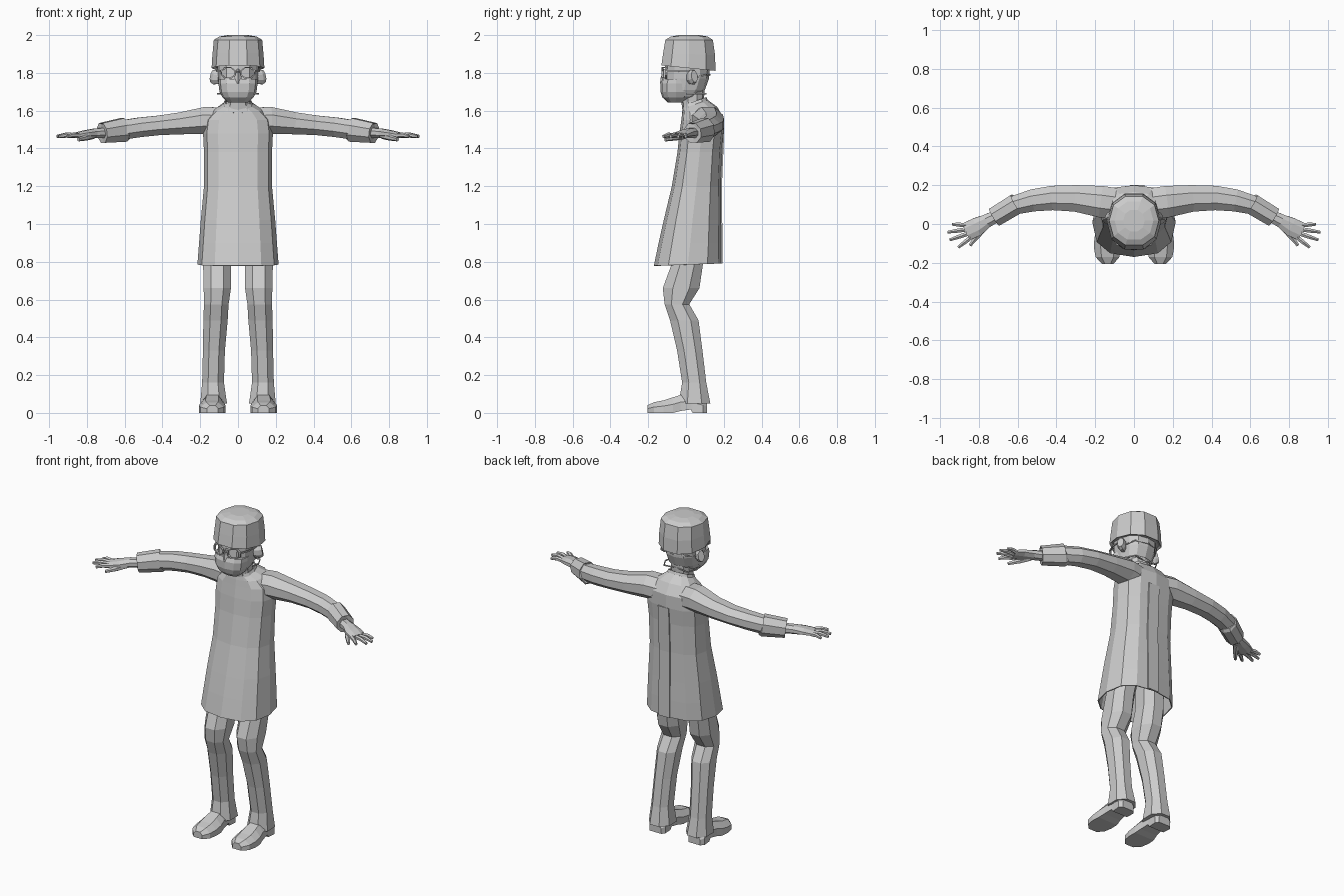
import bpy, bmesh, math
from mathutils import Vector

grey = bpy.data.materials.new("light grey")
grey.diffuse_color = (0.6, 0.6, 0.6, 1)


def loft(name, rings, caps=(True, True), mirror=False, thick=0):
    """Bridge a list of equal-length point rings into a flat-shaded object."""
    bm = bmesh.new()
    loops = [[bm.verts.new(p) for p in r] for r in rings]
    n = len(loops[0])
    for a, b in zip(loops, loops[1:]):
        for i in range(n):
            j = (i + 1) % n
            bm.faces.new((a[i], a[j], b[j], b[i]))
    if caps[0]:
        bm.faces.new(loops[0][::-1])
    if caps[1]:
        bm.faces.new(loops[-1])
    bmesh.ops.recalc_face_normals(bm, faces=bm.faces)
    me = bpy.data.meshes.new(name)
    bm.to_mesh(me)
    bm.free()
    me.materials.append(grey)
    ob = bpy.data.objects.new(name, me)
    bpy.context.collection.objects.link(ob)
    if thick:
        s = ob.modifiers.new("thickness", 'SOLIDIFY')
        s.thickness = thick
    if mirror:
        ob.modifiers.new("mirror", 'MIRROR')
    return ob


def flat_ring(z, x0, x1, y0, y1, n=12, power=0.8, tilt=0, turn=0):
    """Horizontal rounded-box ring; tilt slopes it along y."""
    cx, cy, hx, hy = (x0 + x1) / 2, (y0 + y1) / 2, (x1 - x0) / 2, (y1 - y0) / 2
    pts = []
    for i in range(n):
        a = 2 * math.pi * (i + turn) / n - math.pi / 2
        c, s = math.cos(a), math.sin(a)
        c = math.copysign(abs(c) ** power, c)
        s = math.copysign(abs(s) ** power, s)
        pts.append((cx + hx * c, cy + hy * s, z + tilt * s))
    return pts


def tube(name, path, n=8, **kw):
    """Limb along a path of (x, y, z, half width, half height)."""
    ps = [Vector(p[:3]) for p in path]
    rings = []
    for i, p in enumerate(path):
        d = (ps[min(i + 1, len(ps) - 1)] - ps[max(i - 1, 0)]).normalized()
        side = Vector((0, 0, 1)).cross(d).normalized()
        up = d.cross(side)
        rings.append([ps[i] + side * p[3] * math.cos(t) + up * p[4] * math.sin(t)
                      for t in (2 * math.pi * (k + 0.5) / n for k in range(n))])
    return loft(name, rings, **kw)


# gown: z, half width, front y, back y, slope
gown = [(0.785, 0.215, -0.17, 0.19, 0.006), (0.90, 0.206, -0.145, 0.19, 0),
        (1.02, 0.197, -0.118, 0.187, 0), (1.20, 0.18, -0.075, 0.185, 0),
        (1.38, 0.18, -0.045, 0.19, 0), (1.48, 0.185, -0.035, 0.20, 0),
        (1.555, 0.175, -0.025, 0.20, 0.005), (1.605, 0.13, -0.02, 0.165, 0.015),
        (1.635, 0.078, -0.015, 0.115, 0.022)]
loft("gown", [flat_ring(z, -w, w, a, b, tilt=t) for z, w, a, b, t in gown],
     caps=(False, True), thick=0.006)

# back overlap of the gown
loft("back_flap", [[(-0.02, y - 0.004, z), (0.055, y - 0.004, z), (0.055, y + 0.004, z), (-0.02, y + 0.004, z)]
                   for z, y in ((0.79, 0.19), (1.2, 0.186), (1.48, 0.198))])

# neck and collar
loft("neck", [flat_ring(z, -w, w, a, b, 10) for z, w, a, b in
              ((1.57, 0.065, -0.015, 0.10), (1.65, 0.062, -0.025, 0.095), (1.74, 0.07, -0.03, 0.10))])
loft("collar", [flat_ring(z, -w, w, a, b, tilt=0.022) for z, w, a, b in
                ((1.61, 0.088, -0.022, 0.125), (1.65, 0.073, -0.015, 0.108))], caps=(False, False), thick=0.006)

# head
loft("head", [flat_ring(z, -w, w, a, b, 12) for z, w, a, b in
              ((1.65, 0.05, -0.095, 0.0), (1.675, 0.078, -0.115, 0.06), (1.71, 0.093, -0.12, 0.10),
               (1.77, 0.104, -0.115, 0.122), (1.86, 0.11, -0.11, 0.13))])
loft("nose", [flat_ring(z, -w, w, a, -0.09, 4, 1) for z, w, a in
              ((1.745, 0.03, -0.138), (1.775, 0.02, -0.134), (1.82, 0.012, -0.118))])

# face mask with its ties
loft("mask", [flat_ring(z, -w, w, a, b, 12) for z, w, a, b in
              ((1.643, 0.052, -0.095, -0.015), (1.67, 0.082, -0.125, 0.02), (1.70, 0.098, -0.135, 0.03),
               (1.745, 0.104, -0.135, 0.03), (1.768, 0.103, -0.125, 0.02))])
for z, end in ((1.76, 1.79), (1.69, 1.69)):
    tube("mask_tie", [(0.098, 0.0, z, 0.004, 0.005), (0.108, 0.05, (z + end) / 2, 0.004, 0.005),
                      (0.08, 0.105, end, 0.004, 0.005), (0.0, 0.127 if z > 1.7 else 0.095, end, 0.004, 0.005)],
         n=4, mirror=True)

# ears
tube("ear", [(0.095, 0.02, 1.775, 0.022, 0.035), (0.122, 0.035, 1.778, 0.026, 0.042),
             (0.138, 0.045, 1.782, 0.02, 0.034)], mirror=True)

# glasses: lens rims, bridge and side bars
rims = []
for r, y in ((0.042, -0.118), (0.042, -0.130), (0.034, -0.130), (0.034, -0.118)):
    rims.append([(0.052 + r * math.cos(k * math.pi / 4 + 0.39),
                  y + (0.018 if math.cos(k * math.pi / 4 + 0.39) > 0 else 0),
                  1.80 + 0.8 * r * math.sin(k * math.pi / 4 + 0.39)) for k in range(8)])
loft("glasses_rim", rims + [rims[0]], caps=(False, False), mirror=True)
tube("glasses_bridge", [(-0.016, -0.126, 1.805, 0.004, 0.005), (0.016, -0.126, 1.805, 0.004, 0.005)], n=4)
tube("glasses_arm", [(0.09, -0.108, 1.81, 0.004, 0.006), (0.112, -0.05, 1.81, 0.004, 0.006),
                     (0.114, 0.035, 1.812, 0.004, 0.006)], n=4, mirror=True)

# cap
loft("cap", [flat_ring(z, -w, w, a, b, 10, 0.9, t, 0.5) for z, w, a, b, t in
             ((1.835, 0.128, -0.12, 0.145, -0.015), (1.825, 0.14, -0.137, 0.163, -0.015),
              (1.90, 0.135, -0.127, 0.16, -0.006), (1.975, 0.128, -0.115, 0.148, 0),
              (1.992, 0.10, -0.085, 0.12, 0), (2.0, 0.055, -0.04, 0.075, 0))])

# sleeves, cuffs and hands
tube("sleeve", [(0.05, 0.10, 1.54, 0.085, 0.08), (0.17, 0.115, 1.548, 0.088, 0.078),
                (0.30, 0.132, 1.533, 0.074, 0.063), (0.42, 0.134, 1.522, 0.068, 0.056),
                (0.52, 0.122, 1.512, 0.062, 0.056), (0.62, 0.096, 1.497, 0.052, 0.055)], mirror=True)
tube("cuff", [(0.602, 0.107, 1.50, 0.052, 0.06), (0.606, 0.104, 1.498, 0.058, 0.068),
              (0.72, 0.035, 1.482, 0.055, 0.057), (0.712, 0.04, 1.482, 0.046, 0.046)], mirror=True)
tube("hand", [(0.69, 0.05, 1.482, 0.032, 0.03), (0.76, 0.015, 1.48, 0.038, 0.027),
              (0.81, -0.015, 1.475, 0.052, 0.022), (0.865, -0.04, 1.468, 0.05, 0.015)], mirror=True)
fingers = [((0.868, -0.006), (0.937, -0.001)), ((0.866, -0.028), (0.96, -0.042)),
           ((0.857, -0.05), (0.95, -0.082)), ((0.842, -0.07), (0.905, -0.12))]
for (ax, ay), (bx, by) in fingers:
    tube("finger", [(ax, ay, 1.468, 0.013, 0.014), ((ax + bx) / 2, (ay + by) / 2, 1.471, 0.012, 0.013),
                    (bx, by, 1.463, 0.008, 0.009)], n=6, mirror=True)
tube("thumb", [(0.765, -0.005, 1.468, 0.018, 0.018), (0.80, -0.055, 1.458, 0.016, 0.016),
               (0.845, -0.11, 1.447, 0.009, 0.01)], n=6, mirror=True)

# trouser legs: z, inner x, outer x, front y, back y
leg = [(0.95, 0.01, 0.17, -0.06, 0.12), (0.78, 0.032, 0.19, -0.085, 0.095), (0.66, 0.032, 0.187, -0.13, 0.078),
       (0.575, 0.045, 0.185, -0.118, 0.022), (0.49, 0.05, 0.188, -0.09, 0.072), (0.33, 0.065, 0.19, -0.052, 0.092),
       (0.16, 0.07, 0.194, -0.025, 0.112), (0.05, 0.053, 0.205, -0.045, 0.135)]
loft("trouser_leg", [flat_ring(z, a, b, c, d, 8, 0.9, 0, 0.5) for z, a, b, c, d in leg], mirror=True)

# shoes: vertical slices from heel to toe, with a raised arch under the sole
slices = [(0.11, 0.095, 0.175, 0.0, 0.06), (0.09, 0.08, 0.192, 0.0, 0.075), (0.035, 0.083, 0.187, 0.0, 0.10),
          (0.025, 0.083, 0.187, 0.018, 0.10), (-0.03, 0.076, 0.194, 0.01, 0.095), (-0.07, 0.068, 0.204, 0.0, 0.082),
          (-0.12, 0.067, 0.207, 0.0, 0.066), (-0.17, 0.075, 0.198, 0.0, 0.056), (-0.205, 0.105, 0.165, 0.0, 0.04)]
loft("shoe", [[(a, y, lo), (b, y, lo), (b, y, lo + (hi - lo) * 0.55), (b - (b - a) * 0.25, y, hi),
               (a + (b - a) * 0.25, y, hi), (a, y, lo + (hi - lo) * 0.55)]
              for y, a, b, lo, hi in slices], mirror=True)
